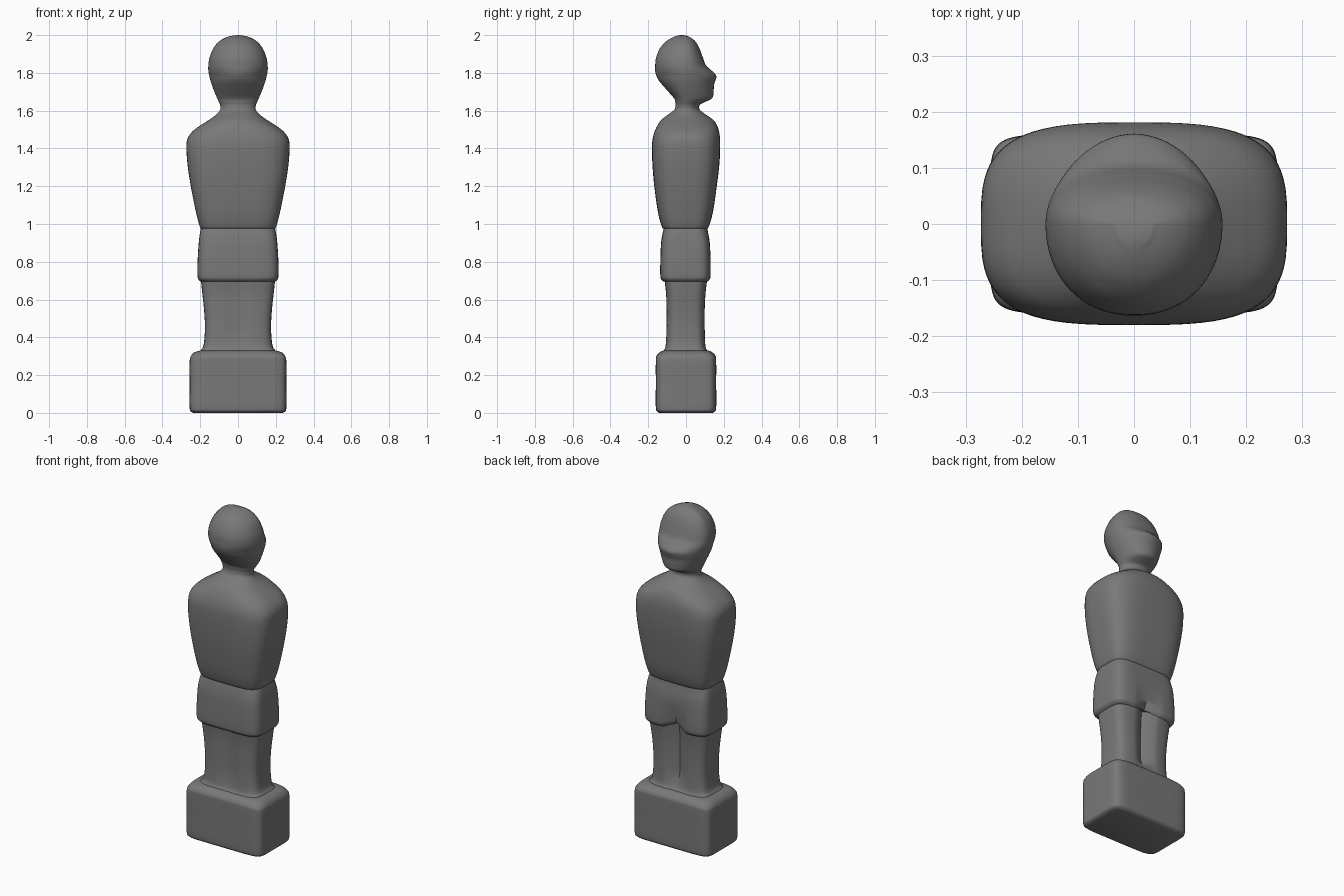
import bpy, bmesh, math

grey = bpy.data.materials.new("dark_grey_plastic")
grey.diffuse_color = (0.19, 0.19, 0.19, 1)
SEGS = 72


def catmull(rows, steps):
    """Smoothly interpolate profile rows."""
    out = []
    for i in range(len(rows) - 1):
        p0, p1 = rows[max(i - 1, 0)], rows[i]
        p2, p3 = rows[i + 1], rows[min(i + 2, len(rows) - 1)]
        for s in range(steps):
            t = s / steps
            out.append([0.5 * (2 * b + (c - a) * t + (2 * a - 5 * b + 4 * c - d) * t * t
                               + (3 * b - a - 3 * c + d) * t ** 3)
                        for a, b, c, d in zip(p0, p1, p2, p3)])
    return out + [list(rows[-1])]


def loft(name, rows, steps=4, shape=None):
    """Skin rounded-box rings: rows are (z, half width, y min, y max, squareness)."""
    bm = bmesh.new()
    rings = []
    for z, w, y0, y1, n in catmull(rows, steps):
        cy = 0.0 if y0 < 0 < y1 else (y0 + y1) / 2
        ring = []
        for k in range(SEGS):
            a = 2 * math.pi * k / SEGS
            c, s = math.cos(a), math.sin(a)
            x = w * math.copysign(abs(c) ** (2 / n), c)
            r = y1 - cy if s > 0 else cy - y0
            y = cy + r * math.copysign(abs(s) ** (2 / n), s)
            p = (x, y, z)
            ring.append(bm.verts.new(shape(*p) if shape else p))
        rings.append(ring)
    for a, b in zip(rings, rings[1:]):
        for k in range(SEGS):
            j = (k + 1) % SEGS
            bm.faces.new((a[k], a[j], b[j], b[k]))
    bm.faces.new(rings[0][::-1])
    bm.faces.new(rings[-1])
    bmesh.ops.recalc_face_normals(bm, faces=bm.faces)
    me = bpy.data.meshes.new(name)
    bm.to_mesh(me)
    bm.free()
    me.materials.append(grey)
    ob = bpy.data.objects.new(name, me)
    bpy.context.collection.objects.link(ob)
    bpy.ops.object.select_all(action='DESELECT')
    ob.select_set(True)
    bpy.context.view_layer.objects.active = ob
    bpy.ops.object.shade_smooth_by_angle(angle=math.radians(40))
    return ob


def leg_groove(x, y, z):
    """Hollow between the legs, deeper on the face side."""
    g = math.exp(-(x / 0.035) ** 2) * min(1, max(0, (z - 0.32) / 0.1))
    return x, y * (1 - (0.45 if y > 0 else 0.17) * g), z


def crotch(x, y, z):
    """Soft crease and raised hem in the middle of the shorts."""
    f = min(1, max(0, (0.87 - z) / 0.16))
    g = math.exp(-(x / 0.045) ** 2) * f
    if y > 0:
        return x, y * (1 - 0.28 * g), z + 0.03 * g
    return x, y, z


# Foot block
loft("foot_block", [
    (0.0, 0.235, -0.14, 0.14, 8), (0.008, 0.25, -0.153, 0.153, 8),
    (0.03, 0.256, -0.16, 0.16, 8), (0.15, 0.256, -0.16, 0.16, 8),
    (0.27, 0.256, -0.16, 0.16, 8), (0.30, 0.25, -0.157, 0.157, 7),
    (0.32, 0.232, -0.14, 0.14, 6), (0.33, 0.20, -0.12, 0.12, 5)])

# Legs
loft("legs", [
    (0.31, 0.215, -0.135, 0.13, 5), (0.33, 0.198, -0.118, 0.113, 4.5),
    (0.36, 0.182, -0.108, 0.103, 4.5), (0.45, 0.175, -0.104, 0.10, 4.5),
    (0.55, 0.180, -0.104, 0.10, 4.5), (0.64, 0.19, -0.107, 0.105, 4.5),
    (0.74, 0.20, -0.12, 0.118, 4.5)], shape=leg_groove)

# Shorts
loft("shorts", [
    (0.695, 0.196, -0.118, 0.115, 5), (0.705, 0.208, -0.13, 0.125, 5),
    (0.725, 0.214, -0.136, 0.131, 5), (0.80, 0.214, -0.136, 0.131, 5),
    (0.90, 0.208, -0.132, 0.126, 5), (0.96, 0.20, -0.122, 0.116, 4.5),
    (1.0, 0.19, -0.11, 0.11, 4)], shape=crotch)

# Torso with arms, neck and head in one skin
loft("upper_body", [
    (0.975, 0.19, -0.115, 0.108, 4), (0.985, 0.202, -0.128, 0.12, 4),
    (1.06, 0.222, -0.148, 0.142, 3.8), (1.2, 0.25, -0.168, 0.163, 3.6),
    (1.32, 0.268, -0.178, 0.177, 3.4), (1.41, 0.273, -0.18, 0.181, 3.2),
    (1.455, 0.266, -0.176, 0.18, 3.0), (1.49, 0.241, -0.166, 0.175, 2.9),
    (1.52, 0.202, -0.152, 0.165, 2.7), (1.55, 0.155, -0.132, 0.146, 2.4),
    (1.58, 0.114, -0.094, 0.104, 2.1), (1.605, 0.094, -0.062, 0.073, 2),
    (1.63, 0.095, -0.055, 0.073, 2), (1.645, 0.101, -0.057, 0.098, 2),
    (1.665, 0.11, -0.063, 0.138, 2), (1.70, 0.125, -0.093, 0.146, 2),
    (1.735, 0.138, -0.124, 0.148, 2), (1.76, 0.146, -0.144, 0.156, 1.95),
    (1.785, 0.152, -0.157, 0.160, 1.9), (1.81, 0.157, -0.163, 0.138, 2),
    (1.84, 0.157, -0.163, 0.106, 2.15), (1.88, 0.151, -0.159, 0.090, 2.15),
    (1.93, 0.131, -0.138, 0.071, 2.1), (1.965, 0.102, -0.108, 0.051, 2),
    (1.985, 0.07, -0.077, 0.028, 2), (1.996, 0.036, -0.049, 0.004, 2),
    (2.0, 0.005, -0.03, -0.02, 2)], steps=4)
